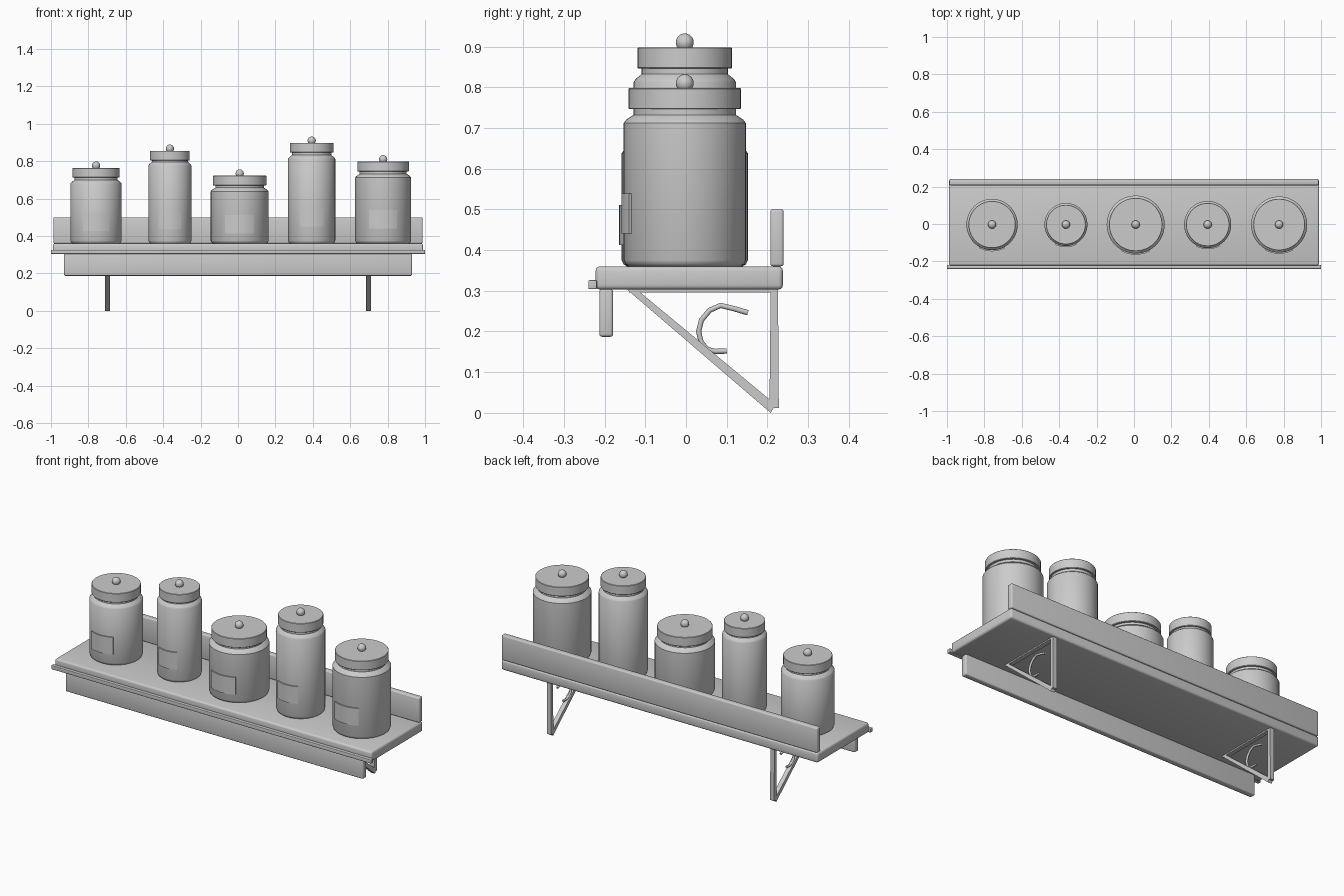
import bpy, bmesh, math
from mathutils import Vector

if "Cube" in bpy.data.objects:
    bpy.data.objects.remove(bpy.data.objects["Cube"])

grey = bpy.data.materials.new("plain_grey")
grey.diffuse_color = (0.6, 0.6, 0.6, 1)
grey.use_nodes = True
grey.node_tree.nodes["Principled BSDF"].inputs["Base Color"].default_value = grey.diffuse_color


def finish(name, bm, smooth=True, angle=35):
    bmesh.ops.recalc_face_normals(bm, faces=bm.faces[:])
    me = bpy.data.meshes.new(name)
    bm.to_mesh(me)
    bm.free()
    me.materials.append(grey)
    ob = bpy.data.objects.new(name, me)
    bpy.context.collection.objects.link(ob)
    if smooth:
        bpy.ops.object.select_all(action='DESELECT')
        ob.select_set(True)
        bpy.context.view_layer.objects.active = ob
        bpy.ops.object.shade_smooth_by_angle(angle=math.radians(angle))
    return ob


def board(name, lo, hi, bevel):
    bm = bmesh.new()
    bmesh.ops.create_cube(bm, size=1)
    for v in bm.verts:
        v.co = [(l + h) / 2 + c * (h - l) for l, h, c in zip(lo, hi, v.co)]
    bmesh.ops.bevel(bm, geom=bm.edges[:], offset=bevel, segments=3,
                    profile=0.5, affect='EDGES')
    return finish(name, bm)


def lathe(name, profile, x, y, n=48):
    """Spin (radius, z) points round a vertical axis, closed by end caps."""
    bm = bmesh.new()
    rings = [[bm.verts.new((x + r * math.cos(2 * math.pi * i / n),
                            y + r * math.sin(2 * math.pi * i / n), z))
              for i in range(n)] for r, z in profile]
    for a, b in zip(rings, rings[1:]):
        for i in range(n):
            j = (i + 1) % n
            bm.faces.new((a[i], a[j], b[j], b[i]))
    bm.faces.new(rings[0])
    bm.faces.new(rings[-1])
    return finish(name, bm)


def label(name, x, y, r, z0, z1, half=0.5, n=12):
    """Thin curved plate wrapped on the front of a jar."""
    bm = bmesh.new()
    cols = []
    for i in range(n + 1):
        a = -math.pi / 2 - half + 2 * half * i / n
        cols.append([bm.verts.new((x + rr * math.cos(a), y + rr * math.sin(a), z))
                     for rr, z in ((r - 0.002, z0), (r + 0.006, z0),
                                   (r + 0.006, z1), (r - 0.002, z1))])
    for a, b in zip(cols, cols[1:]):
        for k in range(4):
            m = (k + 1) % 4
            bm.faces.new((a[k], a[m], b[m], b[k]))
    bm.faces.new(cols[0])
    bm.faces.new(cols[-1])
    return finish(name, bm)


def prism(name, pts, x, width):
    """Extrude a (y, z) outline along x."""
    bm = bmesh.new()
    f = bm.faces.new([bm.verts.new((x - width / 2, *p)) for p in pts])
    ext = bmesh.ops.extrude_face_region(bm, geom=[f])
    for v in ext["geom"]:
        if isinstance(v, bmesh.types.BMVert):
            v.co.x += width
    return finish(name, bm, smooth=False)


def scroll(name, pts, x, r, n=8):
    """Round rod swept along a (y, z) path."""
    bm = bmesh.new()
    p = [Vector((x, *q)) for q in pts]
    rings = []
    for i, c in enumerate(p):
        t = (p[min(i + 1, len(p) - 1)] - p[max(i - 1, 0)]).normalized()
        side = Vector((1, 0, 0))
        up = t.cross(side)
        rings.append([bm.verts.new(c + r * (side * math.cos(2 * math.pi * k / n)
                                            + up * math.sin(2 * math.pi * k / n)))
                      for k in range(n)])
    for a, b in zip(rings, rings[1:]):
        for k in range(n):
            m = (k + 1) % n
            bm.faces.new((a[k], a[m], b[m], b[k]))
    bm.faces.new(rings[0])
    bm.faces.new(rings[-1])
    return finish(name, bm, angle=50)


# Shelf boards
board("shelf_board", (-0.99, -0.222, 0.303), (0.99, 0.238, 0.36), 0.011)
board("front_lip", (-1, -0.24, 0.304), (1, -0.219, 0.326), 0.003)
board("front_apron", (-0.93, -0.213, 0.187), (0.93, -0.179, 0.304), 0.007)
board("back_board", (-0.987, 0.207, 0.36), (0.987, 0.24, 0.5), 0.007)

# Wall brackets with scroll inside
hook = [(0.152, 0.246), (0.118, 0.256), (0.085, 0.264), (0.058, 0.252),
        (0.038, 0.228), (0.031, 0.2), (0.037, 0.174), (0.052, 0.156),
        (0.072, 0.151), (0.1, 0.152)]
for side, x in (("left", -0.698), ("right", 0.698)):
    prism(side + "_bracket_post",
          [(0.205, 0.012), (0.228, 0.012), (0.226, 0.304), (0.208, 0.304)], x, 0.025)
    prism(side + "_bracket_bar",
          [(-0.14, 0.296), (0.226, 0.296), (0.226, 0.305), (-0.14, 0.305)], x, 0.025)
    prism(side + "_bracket_brace",
          [(-0.146, 0.304), (0.208, 0.0), (0.215, 0.012), (0.209, 0.03),
           (-0.122, 0.304)], x, 0.025)
    scroll(side + "_bracket_scroll", hook, x, 0.0065)

# Jars: x, radius, body top, lid bottom, lid top, label centre
Y, Z = -0.003, 0.36
jars = [(-0.759, 0.137, 0.680, 0.712, 0.764, 0.475),
        (-0.364, 0.115, 0.776, 0.804, 0.855, 0.485),
        (0.009, 0.155, 0.638, 0.670, 0.722, 0.462),
        (0.394, 0.126, 0.812, 0.846, 0.898, 0.500),
        (0.776, 0.150, 0.712, 0.746, 0.798, 0.490)]
for i, (x, R, top, lid0, lid1, lab) in enumerate(jars, 1):
    lathe(f"jar_{i}_body", [(R * 0.92, Z), (R * 0.97, Z + 0.005), (R, Z + 0.015),
                            (R, top), (R * 0.96, top + 0.008),
                            (R * 0.84, top + 0.02), (R * 0.84, lid0 + 0.005)], x, Y)
    L = R * 0.92
    lathe(f"jar_{i}_lid", [(L - 0.002, lid0), (L, lid0 + 0.002),
                           (L, lid1 - 0.002), (L - 0.002, lid1)], x, Y)
    # Round knob
    kr, kz = 0.022, lid1 + 0.012
    lathe(f"jar_{i}_knob", [(max(kr * math.sin(math.pi * k / 12), 0.0005),
                             kz - kr * math.cos(math.pi * k / 12))
                            for k in range(13)], x, Y, 24)
    label(f"jar_{i}_label", x, Y, R, lab - 0.049, lab + 0.049)
